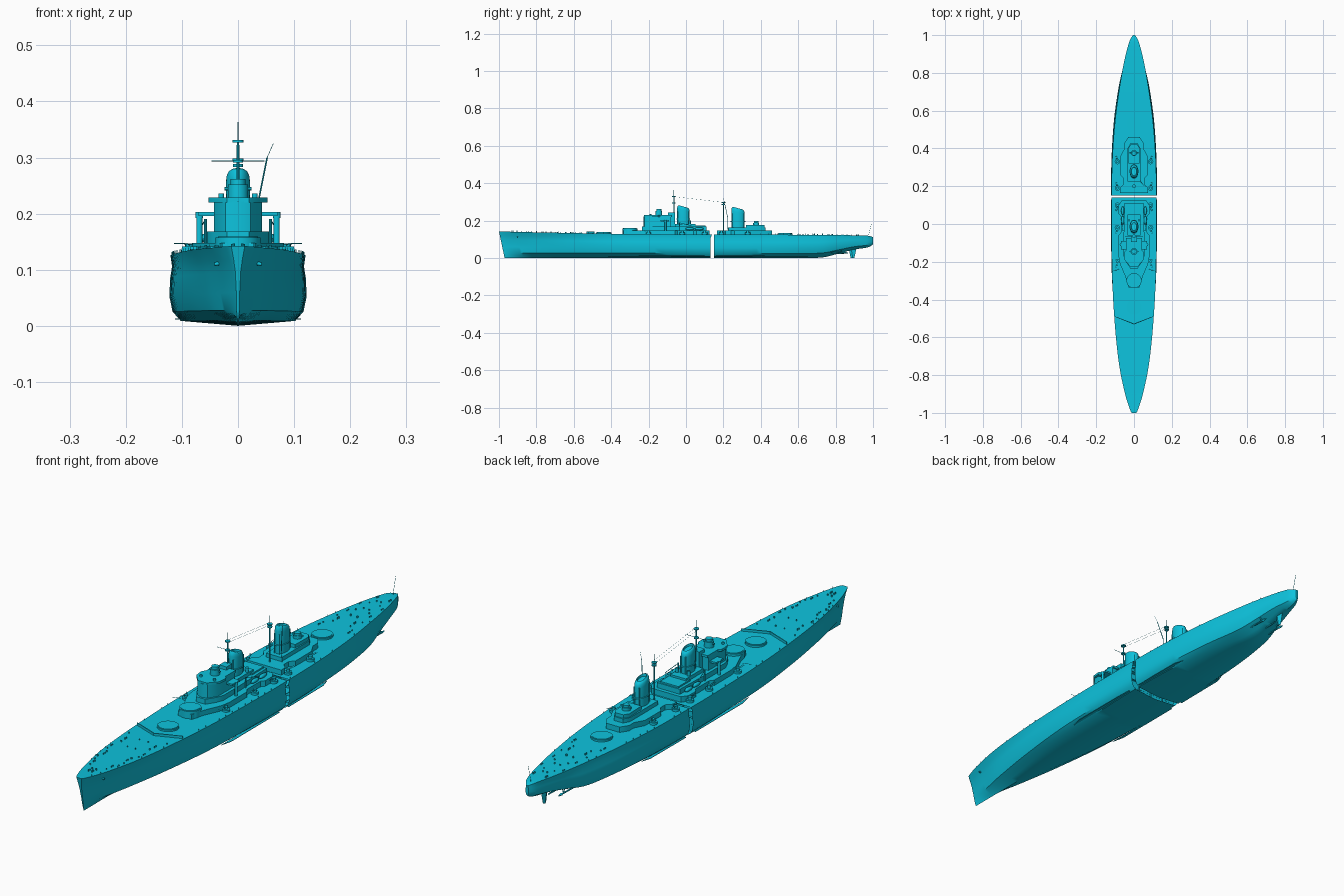
import bpy, bmesh, math, random
from mathutils import Vector, Matrix

if "Cube" in bpy.data.objects:
    bpy.data.objects.remove(bpy.data.objects["Cube"])
random.seed(4)

# ---------- material and helpers ----------
TEAL = bpy.data.materials.new("teal_paint")
TEAL.diffuse_color = (.004, .55, .73, 1)
TEAL.use_nodes = True
TEAL.node_tree.nodes["Principled BSDF"].inputs["Base Color"].default_value = TEAL.diffuse_color

def finish(name, bm):
    bmesh.ops.recalc_face_normals(bm, faces=bm.faces)
    me = bpy.data.meshes.new(name)
    bm.to_mesh(me)
    bm.free()
    me.materials.append(TEAL)
    ob = bpy.data.objects.new(name, me)
    bpy.context.collection.objects.link(ob)
    return ob

def prism(name, outline, z0, z1):
    bm = bmesh.new()
    f = bm.faces.new([bm.verts.new((x, y, z0)) for x, y in outline])
    r = bmesh.ops.extrude_face_region(bm, geom=[f])
    for v in r["geom"]:
        if isinstance(v, bmesh.types.BMVert):
            v.co.z = z1
    return finish(name, bm)

def sym(half):
    return half + [(-x, y) for x, y in reversed(half) if x > 0]

def box(name, x0, x1, y0, y1, z0, z1):
    return prism(name, [(x0, y0), (x1, y0), (x1, y1), (x0, y1)], z0, z1)

def add_rod(bm, a, b, r, r2=None, seg=8):
    a, b = Vector(a), Vector(b)
    d = b - a
    m = Matrix.Translation((a + b) / 2) @ d.to_track_quat('Z', 'Y').to_matrix().to_4x4()
    bmesh.ops.create_cone(bm, cap_ends=True, segments=seg, radius1=r,
                          radius2=r if r2 is None else r2, depth=d.length, matrix=m)

def rods(name, items, seg=8):
    bm = bmesh.new()
    for it in items:
        add_rod(bm, *it, seg=seg)
    return finish(name, bm)

def drum(name, x, y, z0, z1, r, seg=28, r2=None):
    return rods(name, [((x, y, z0), (x, y, z1), r, r2)], seg)

# ---------- hull: (y, deck half width, waterline, bilge, deck z, keel z) ----------
BOW = [(-1, .012, .003, .001, .142, 0), (-.98, .022, .008, .002, .1415, 0),
       (-.9, .047, .027, .006, .139, 0), (-.75, .078, .06, .02, .136, 0),
       (-.55, .1, .092, .05, .132, 0), (-.3, .115, .116, .085, .128, 0),
       (0, .12, .122, .1, .126, 0), (.142, .12, .122, .102, .126, 0)]
STERN = [(.15, .12, .122, .102, .126, 0), (.35, .115, .119, .095, .125, 0),
         (.55, .1, .106, .07, .124, 0), (.72, .077, .082, .035, .123, .002),
         (.82, .06, .06, .02, .122, .025), (.9, .043, .042, .018, .121, .045),
         (.97, .023, .022, .01, .119, .056), (1, .005, .006, .003, .112, .072)]

def spline(st, n=7):
    out = []
    for i in range(len(st) - 1):
        p = [st[max(0, min(len(st) - 1, i + k))] for k in (-1, 0, 1, 2)]
        for j in range(n):
            t = j / n
            out.append([.5 * (2*b + (c-a)*t + (2*a-5*b+4*c-d)*t*t + (3*b-a-3*c+d)*t**3)
                        for a, b, c, d in zip(*p)])
    return out + [list(st[-1])]

def hull(name, st, bow):
    bm = bmesh.new()
    rings = []
    pts = spline(st)
    for k, (y, wd, ww, wb, zd, zk) in enumerate(pts):
        zk = max(zk, 0)
        prof = [(wd, 1), (wd*.55 + ww*.42, .84), (wd*.2 + ww*.79, .68), (ww, .42),
                (ww*.82 + wb*.16, .2), (wb, .07), (0, 0)]
        prof += [(-x, f) for x, f in reversed(prof[:-1])]
        ring = []
        for x, f in prof:
            yy = y + .03 * (1 - f) * max(0, (-.8 - y) / .2)      # raked stem
            if bow and k == len(pts) - 1:
                yy -= .034 * (1 - f) ** .6 + random.uniform(0, .01)  # torn edge
            ring.append(bm.verts.new((x, yy, zk + (zd - zk) * f)))
        rings.append(ring)
    n = len(rings[0])
    for a, b in zip(rings, rings[1:]):
        for i in range(n):
            bm.faces.new((a[i], a[(i+1) % n], b[(i+1) % n], b[i]))
    bm.faces.new(rings[0 if bow else -1])
    ob = finish(name, bm)
    cap = bmesh.new()                                            # inner bulkhead
    k = (len(pts) - 4 if bow else 2) * n
    cap.faces.new([cap.verts.new(ob.data.vertices[k + i].co) for i in range(n)])
    finish(name + "_bulkhead", cap)

hull("bow_hull", BOW, True)
hull("stern_hull", STERN, False)

def deck(y):
    st = BOW if y < .145 else STERN
    for a, b in zip(st, st[1:]):
        if y <= b[0]:
            t = (y - a[0]) / (b[0] - a[0])
            return a[1] + (b[1]-a[1])*t, a[4] + (b[4]-a[4])*t
    return st[-1][1], st[-1][4]

# torn inner decks at the break
for i, z in enumerate((.035, .065, .095)):
    box("broken_deck_bow", -.108, .108, .08, .1 + .008*i, z, z + .002)
    box("broken_deck_stern", -.108, .108, .152, .2, z, z + .002)
for x in (-.06, 0, .06):
    box("broken_wall", x-.001, x+.001, .07, .105, .01, .12)

# ---------- barbettes and breakwater ----------
for y, z in ((-.44, .137), (-.3, .157), (.53, .131)):
    drum("barbette", 0, y, .11, z, .04, 36)
    drum("barbette_rim", 0, y, z, z + .002, .036, 36)
for s in (-1, 1):
    prism("breakwater", [(0, -.532), (s*.1, -.492), (s*.1, -.489), (0, -.527)], .125, .141)

# ---------- forward superstructure ----------
prism("forward_deckhouse", sym([(.03, -.335), (.045, -.28), (.075, -.21), (.082, -.17), (.082, -.06),
      (.07, -.045), (.07, .04), (.082, .055), (.082, .1), (.065, .125)]), .115, .148)
prism("bridge_base", sym([(.02, -.235), (.043, -.2), (.055, -.17), (.055, -.07), (.05, .11)]), .148, .168)
prism("bridge_block", sym([(0, -.228), (.022, -.222), (.043, -.19), (.043, -.08)]), .16, .222)
prism("bridge_platform", sym([(.02, -.225), (.05, -.19), (.053, -.165), (.053, -.15), (.043, -.14),
      (.043, -.075)]), .22, .229)
prism("bridge_wing", sym([(.07, -.135), (.07, -.09)]), .196, .203)
drum("conning_tower", 0, -.145, .225, .252, .018)
drum("director_tower", 0, -.145, .25, .262, .013)
rods("rangefinder", [((-.024, -.145, .244), (.024, -.145, .244), .003)])
box("mast_house", -.016, .016, -.095, -.06, .16, .242)
for s in (-1, 1):
    drum("director_pedestal", s*.069, -.11, .14, .192, .0055, 14)
    drum("wing_director", s*.069, -.11, .192, .203, .007, 14)
    drum("side_director", s*.03, -.19, .229, .236, .005, 14)

# ---------- funnels with forward-high slanted tops ----------
def funnel(name, yc, z0, z1, ry, rx):
    bm = bmesh.new()
    rings = []
    h = z1 - z0
    spec = [(0, .96), (.45, .97), (.46, 1.08), (.49, 1.08), (.5, .97), (.84, 1), (.93, .95), (.98, .82), (1, .66), (.93, .62)]
    for f, k in spec:
        ring = []
        for i in range(28):
            a = math.tau * i / 28
            y = ry * k * math.sin(a)
            tilt = -.28 * y * max(0, (f - .5) * 2)
            ring.append(bm.verts.new((rx*k*math.cos(a), yc + y, z0 + h*f + tilt)))
        rings.append(ring)
    for a, b in zip(rings, rings[1:]):
        for i in range(28):
            bm.faces.new((a[i], a[(i+1) % 28], b[(i+1) % 28], b[i]))
    bm.faces.new(rings[-1])
    finish(name, bm)
    rods(name + "_pipes", [((s*rx*.5, yc + e*ry*.9, z0), (s*rx*.5, yc + e*ry*.9, z0 + h*.8), .0025)
                           for s in (-1, 1) for e in (-1, 1)])

funnel("forward_funnel", -.014, .148, .275, .034, .0215)
funnel("aft_funnel", .278, .13, .266, .036, .0215)
box("forward_funnel_house", -.034, .034, -.06, .05, .16, .182)
box("midship_house", -.04, .04, .03, .105, .16, .174)

# ---------- aft superstructure ----------
prism("aft_deckhouse", sym([(.075, .165), (.075, .19), (.055, .21), (.055, .24), (.072, .26), (.072, .36),
      (.05, .4), (.05, .43), (.03, .46)]), .115, .146)
prism("aft_upper_house", sym([(.034, .225), (.034, .4), (.02, .425)]), .146, .162)
prism("aft_control_house", sym([(.028, .32), (.03, .4), (.018, .42)]), .16, .176)
drum("aft_director_base", 0, .375, .17, .188, .016)
drum("aft_director", 0, .375, .188, .197, .012)
rods("aft_rangefinder", [((-.024, .375, .189), (.024, .375, .189), .003)])

# ---------- masts, yards, aerials, staffs ----------
for name, y, zb, zt, zp in (("fore_mast", -.065, .16, .328, .293), ("main_mast", .2, .13, .295, .285)):
    rods(name, [((0, y, zb), (0, y, zt), .003, .0022), ((0, y, zt), (0, y, zt + .035), .0006)])
    drum(name + "_top", 0, y, zt - .001, zt + .003, .01, 16)
    drum(name + "_platform", 0, y, zp - .002, zp + .003, .009, 16)
rods("fore_yard", [((-.047, -.065, .294), (.047, -.065, .294), .0008)])
rods("aerials", [((s*.008, -.065, .328), (s*.008, .2, .297), .0004) for s in (-1, 1)], 4)
rods("boom", [((.036, .225, .145), (.036, .222, .22), .0015), ((.036, .222, .22), (.052, .205, .3), .0014),
              ((.052, .205, .3), (.063, .2, .325), .0005)])
rods("ensign_staff", [((0, .975, .117), (0, .992, .185), .0007)])

# ---------- guns, tubs, boats, cranes (mirrored) ----------
for s in (-1, 1):
    for y in (-.2, -.02, .1, .19, .33):
        drum("gun_tub", s*.088, y, .12, .135, .014, 20)
        drum("gun_mount", s*.088, y, .135, .146, .007, 14)
        e = -1 if y < .15 else 1
        rods("gun_barrels", [((s*.088 + d, y, .143), (s*.094 + d, y + e*.03, .147), .0008) for d in (-.003, .003)])
    for y in (.02, .07):
        bm = bmesh.new()
        bmesh.ops.create_uvsphere(bm, u_segments=12, v_segments=8, radius=1,
                                  matrix=Matrix.Translation((s*.06, y, .156)) @ Matrix.Diagonal((.008, .024, .008, 1)))
        finish("ship_boat", bm)
    rods("boat_crane", [((s*.058, -.035, .14), (s*.058, -.035, .19), .0025),
                        ((s*.058, -.035, .188), (s*.07, .03, .172), .0012)])
    rods("boat_boom", [((s*.08, -.24, .146), (s*.114, -.25, .147), .0008)])
    drum("searchlight", s*.026, .02, .18, .2, .006, 14)
    # hull fittings: anchor, bilge keel, shafts, railing
    rods("anchor", [((s*.03, -.9, .112), (s*.042, -.9, .11), .0035)], 10)
    prism("bilge_keel", [(s*.1, -.25), (s*.112, -.2), (s*.112, .1), (s*.1, .1)], .011, .013)
    prism("bilge_keel_aft", [(s*.1, .16), (s*.112, .16), (s*.11, .38), (s*.098, .42)], .011, .013)
    rods("propeller_shaft", [((s*.05, .6, .03), (s*.042, .845, .028), .003),
                             ((s*.042, .83, .028), (s*.03, .83, .06), .0016),
                             ((s*.042, .83, .028), (s*.052, .83, .07), .0016)])
    rods("railing", [((s*deck(y)[0]*.985, y, deck(y)[1] - .002), (s*deck(y)[0]*.985, y, deck(y)[1] + .006), .0004)
                     for y in [-.96 + .04*i for i in range(48)] if not .12 < y < .16], 4)
rods("propeller_hub", [((x, .842, .028), (x, .86, .028), .005, .002) for x in (-.042, .042)], 10)
rods("centre_shaft", [((0, .72, .022), (0, .865, .026), .003)])

# rudder: tapered blade
bm = bmesh.new()
r = [[bm.verts.new((x, y, z)) for x, y in ((0, a), (.005, a + .012), (0, b), (-.005, a + .012))]
     for z, a, b in ((.001, .88, .9), (.062, .868, .914))]
for i in range(4):
    bm.faces.new((r[0][i], r[0][(i+1) % 4], r[1][(i+1) % 4], r[1][i]))
bm.faces.new(r[0])
bm.faces.new(r[1])
finish("rudder", bm)

# ---------- scattered deck fittings, mirrored ----------
bm = bmesh.new()
for i in range(28):
    y = -.93 + .026*i if i < 15 else .6 + .026*(i - 15)
    w, z = deck(y)
    x = w * random.choice((.2, .45, .7, .85))
    rad, h = random.uniform(.0018, .0032), random.uniform(.004, .007)
    for s in (-1, 1):
        add_rod(bm, (s*x, y, z - .002), (s*x, y, z + h), rad, seg=8)
        if i % 3 == 0:
            add_rod(bm, (s*x, y + .009, z - .002), (s*x, y + .009, z + h), rad, seg=8)
finish("deck_fittings", bm)

# ---------- smooth shading with sharp edges kept ----------
for ob in bpy.data.objects:
    ob.select_set(True)
    bpy.context.view_layer.objects.active = ob
bpy.ops.object.shade_smooth_by_angle(angle=math.radians(36))
